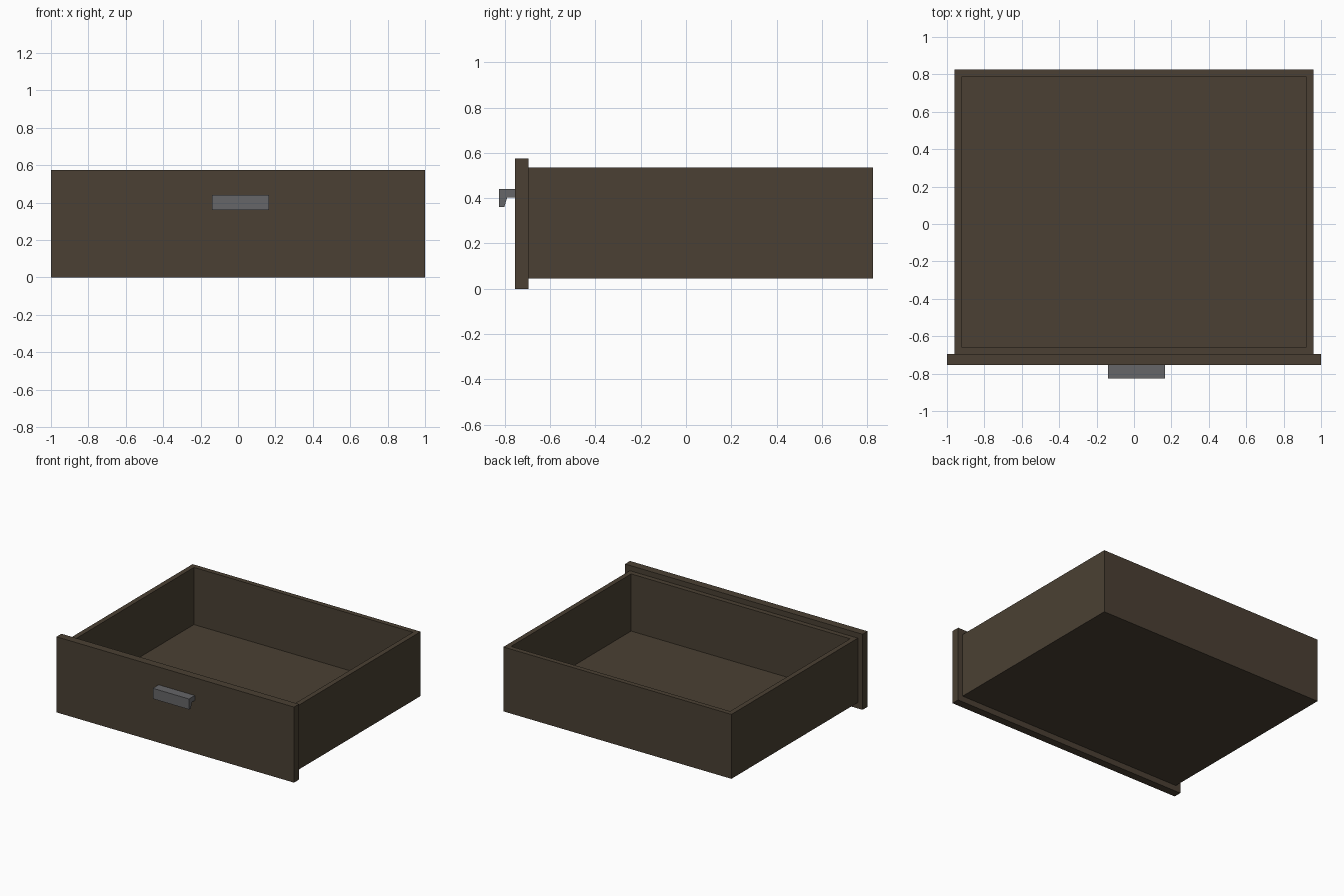
import bpy, bmesh
from mathutils import Vector

if "Cube" in bpy.data.objects:
    bpy.data.objects.remove(bpy.data.objects["Cube"])


def material(name, rgb):
    m = bpy.data.materials.new(name)
    m.diffuse_color = (*rgb, 1.0)
    m.use_nodes = True
    m.node_tree.nodes["Principled BSDF"].inputs["Base Color"].default_value = m.diffuse_color
    return m


dark_wood = material("dark_wood", (0.069, 0.051, 0.033))
grey_metal = material("grey_metal", (0.133, 0.133, 0.138))


def add_object(name, bm, mat):
    bmesh.ops.recalc_face_normals(bm, faces=bm.faces)
    mesh = bpy.data.meshes.new(name)
    bm.to_mesh(mesh)
    bm.free()
    mesh.materials.append(mat)
    obj = bpy.data.objects.new(name, mesh)
    bpy.context.collection.objects.link(obj)
    return obj


def block(lo, hi):
    lo, hi = Vector(lo), Vector(hi)
    bm = bmesh.new()
    bmesh.ops.create_cube(bm, size=1)
    bmesh.ops.scale(bm, vec=hi - lo, verts=bm.verts)
    bmesh.ops.translate(bm, vec=(lo + hi) / 2, verts=bm.verts)
    return bm


# Front panel, overhanging the box on every side
add_object("front_panel", block((-1, -0.755, 0), (1, -0.695, 0.575)), dark_wood)

# Open box: inset the top for the wall thickness, then sink it to the floor
bm = block((-0.96, -0.695, 0.045), (0.96, 0.825, 0.535))
bm.faces.ensure_lookup_table()
top = max(bm.faces, key=lambda f: f.calc_center_median().z)
bmesh.ops.inset_region(bm, faces=[top], thickness=0.038, use_even_offset=True)
hole = bmesh.ops.extrude_discrete_faces(bm, faces=[top])["faces"][0]
bmesh.ops.translate(bm, vec=(0, 0, -0.435), verts=hole.verts)
add_object("drawer_box", bm, dark_wood)

# Handle: hooked side profile (y, z) extruded along x
profile = [(-0.825, 0.36), (-0.803, 0.36), (-0.79, 0.402),
           (-0.755, 0.402), (-0.755, 0.44), (-0.825, 0.44)]
bm = bmesh.new()
side = bm.faces.new([bm.verts.new((-0.14, y, z)) for y, z in profile])
ext = bmesh.ops.extrude_face_region(bm, geom=[side])["geom"]
bmesh.ops.translate(bm, vec=(0.305, 0, 0),
                    verts=[v for v in ext if isinstance(v, bmesh.types.BMVert)])
add_object("handle", bm, grey_metal)
